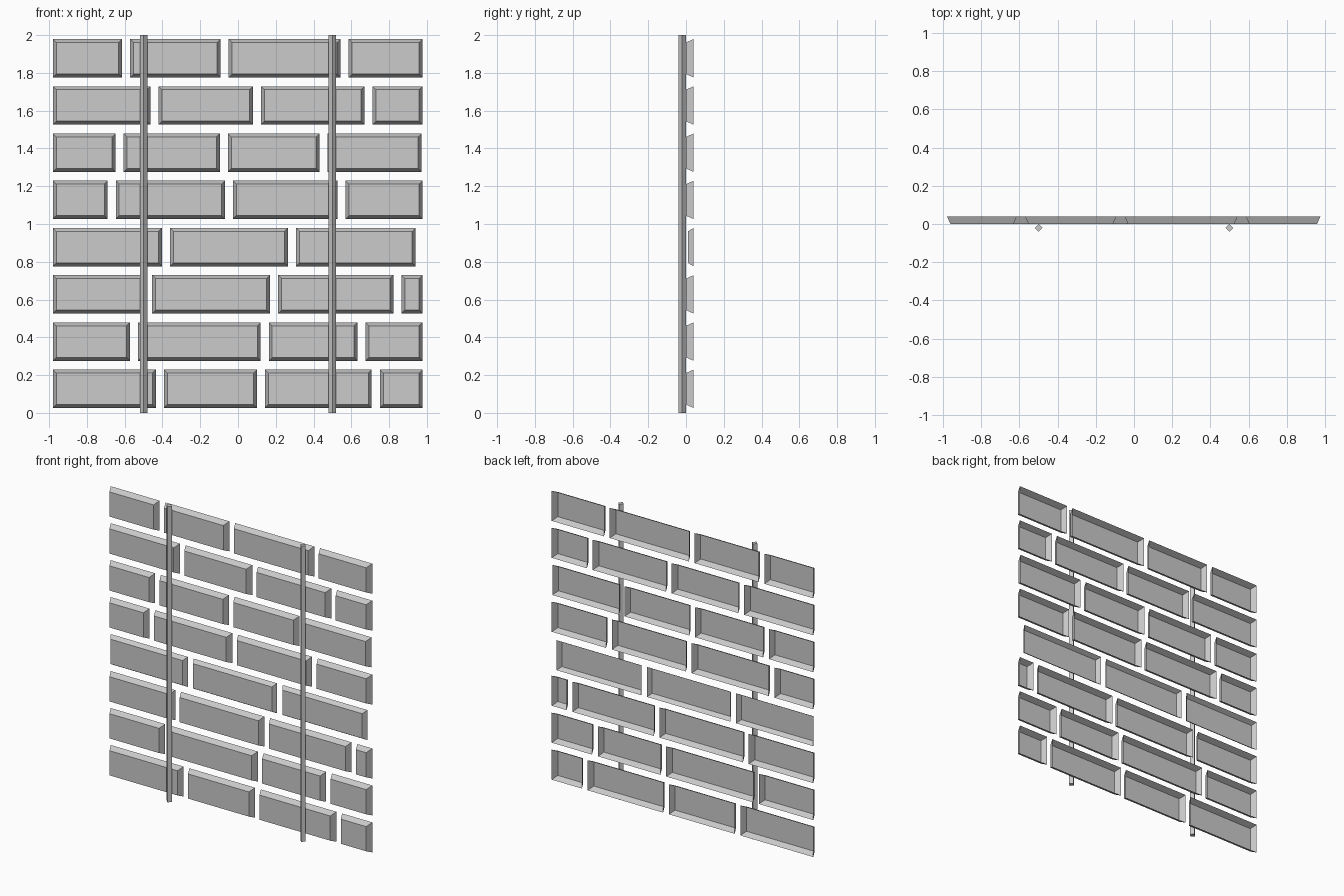
import bpy, bmesh
from math import pi

if "Cube" in bpy.data.objects:
    bpy.data.objects.remove(bpy.data.objects["Cube"])

BACK, INSET, GAP = 0.04, 0.018, 0.043


def make_object(name, bm):
    mesh = bpy.data.meshes.new(name)
    bm.to_mesh(mesh)
    bm.free()
    obj = bpy.data.objects.new(name, mesh)
    bpy.context.collection.objects.link(obj)
    return obj


# Bricks: tapered shells, smaller face at the front, open at the back
def brick(bm, x0, x1, z0, z1, front):
    i = INSET
    back = [bm.verts.new((x, BACK, z)) for x, z in
            ((x0, z0), (x1, z0), (x1, z1), (x0, z1))]
    face = [bm.verts.new((x, front, z)) for x, z in
            ((x0 + i, z0 + i), (x1 - i, z0 + i), (x1 - i, z1 - i), (x0 + i, z1 - i))]
    bm.faces.new(face)
    for k in range(4):
        n = (k + 1) % 4
        bm.faces.new((back[k], back[n], face[n], face[k]))


# Right-hand ends of the bricks in each course, bottom to top
courses = [
    (-0.435, 0.10, 0.708, 0.977),
    (-0.573, 0.12, 0.632, 0.977),
    (-0.497, 0.17, 0.822, 0.977),
    (-0.403, 0.264, 0.94),
    (-0.69, -0.07, 0.527, 0.977),
    (-0.648, -0.096, 0.432, 0.972),
    (-0.463, 0.079, 0.67, 0.977),
    (-0.614, -0.092, 0.543, 0.977),
]
for row, ends in enumerate(courses):
    bm = bmesh.new()
    x0, z0 = -0.98, 0.026 + 0.25 * row
    for x1 in ends:
        brick(bm, x0, x1, z0, z0 + 0.203, 0.01 if row == 3 else 0.0)
        x0 = x1 + GAP
    make_object(f"brick_course_{row + 1}", bm)

# Vertical four-sided rods, set corner forward
for side, x in (("left", -0.5), ("right", 0.5)):
    bm = bmesh.new()
    bmesh.ops.create_cone(bm, cap_ends=True, segments=4, radius1=0.02,
                          radius2=0.02, depth=2)
    rod = make_object(f"{side}_rod", bm)
    rod.location = (x, -0.02, 1)
